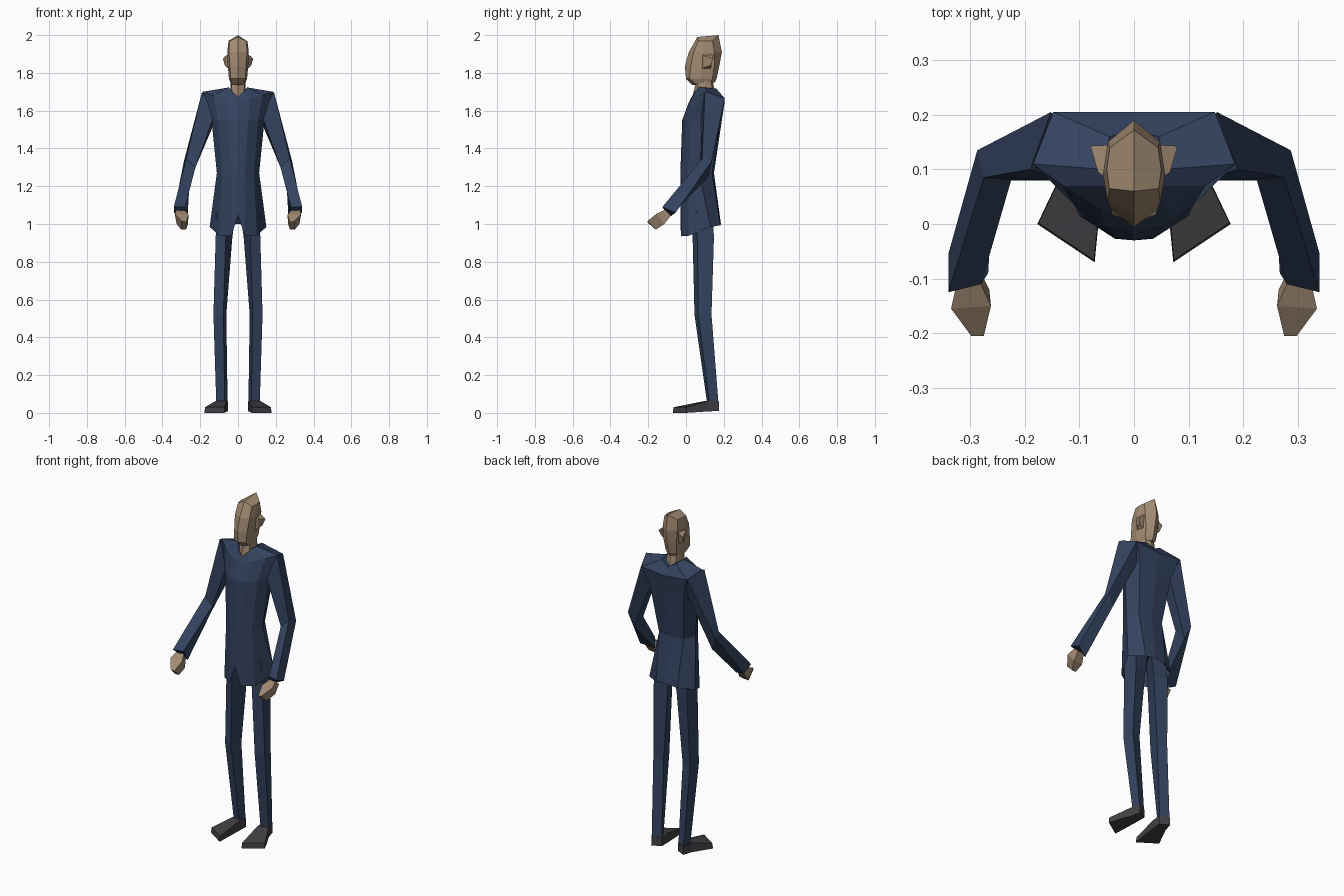
import bpy, bmesh


def material(name, rgb):
    m = bpy.data.materials.new(name)
    m.diffuse_color = (*rgb, 1)
    return m


navy = material("navy cloth", (.034, .056, .115))
skin = material("skin", (.36, .255, .17))
dark = material("dark shoe leather", (.056, .050, .055))


def loft(name, rings, mat, closed=True):
    """Loft rings on +x and mirror to -x. Open rings are half sections meeting at x = 0."""
    bm = bmesh.new()
    n = len(rings[0])
    for s in (1, -1):
        vs = [[bm.verts.new((s * x, y, z)) for x, y, z in r] for r in rings]
        for a, b in zip(vs, vs[1:]):
            for i in range(n if closed else n - 1):
                j = (i + 1) % n
                bm.faces.new((a[i], a[j], b[j], b[i]))
        bm.faces.new(vs[0])
        bm.faces.new(vs[-1])
    bmesh.ops.remove_doubles(bm, verts=bm.verts, dist=1e-5)
    bmesh.ops.recalc_face_normals(bm, faces=bm.faces)
    me = bpy.data.meshes.new(name)
    bm.to_mesh(me)
    bm.free()
    me.materials.append(mat)
    ob = bpy.data.objects.new(name, me)
    bpy.context.collection.objects.link(ob)
    return ob


def flat(z, *pts):
    return [(x, y, z) for x, y in pts]


# jacket body: recessed lining, hem, waist, chest, shoulders, collar
loft("jacket", [
    flat(1.06, (0, 0), (.03, .0), (.08, .03), (.115, .09), (.06, .14), (0, .145)),
    [(0, -.03, 1.05), (.035, -.027, .935), (.10, .015, .938), (.15, .13, .985),
     (.07, .182, .993), (0, .185, 1.0)],
    flat(1.27, (0, -.03), (.035, -.025), (.085, .01), (.112, .07), (.08, .138), (0, .148)),
    flat(1.55, (0, -.02), (.055, -.005), (.105, .03), (.14, .09), (.11, .18), (0, .19)),
    [(0, .015, 1.645), (.06, .028, 1.66), (.13, .07, 1.68), (.185, .11, 1.70),
     (.148, .205, 1.665), (0, .205, 1.65)],
    [(0, .035, 1.67), (.03, .045, 1.70), (.05, .07, 1.725), (.055, .10, 1.722),
     (.045, .16, 1.718), (0, .172, 1.69)],
], navy, closed=False)

# sleeves: shoulder, elbow, cuff
loft("sleeves", [
    [(.19, .10, 1.70), (.152, .205, 1.665), (.115, .16, 1.56), (.125, .08, 1.58)],
    [(.275, .085, 1.345), (.287, .135, 1.33), (.255, .12, 1.25), (.225, .08, 1.30)],
    [(.34, -.125, 1.09), (.34, -.055, 1.06), (.267, -.09, 1.035), (.28, -.11, 1.09)],
], navy)

# hands
loft("hands", [
    [(.325, -.11, 1.075), (.325, -.08, 1.045), (.285, -.08, 1.045), (.285, -.10, 1.075)],
    [(.335, -.155, 1.055), (.325, -.115, 1.0), (.265, -.12, 1.0), (.262, -.15, 1.05)],
    [(.298, -.205, 1.015), (.30, -.16, .97), (.275, -.16, .97), (.275, -.205, 1.01)],
], skin)

# trouser legs: hip, thigh, knee, ankle
loft("trouser_legs", [
    flat(1.07, (.06, .03), (.115, .055), (.105, .14), (.01, .13)),
    flat(.93, (.065, .035), (.118, .06), (.11, .148), (.03, .13)),
    flat(.52, (.078, .045), (.13, .065), (.12, .135), (.062, .12)),
    flat(.05, (.07, .112), (.115, .125), (.105, .172), (.055, .15)),
], navy)

# shoes: heel, ankle, toe
loft("shoes", [
    [(.105, .176, .01), (.105, .174, .06), (.053, .15, .06), (.053, .15, .01)],
    [(.12, .12, .008), (.12, .115, .062), (.058, .095, .062), (.056, .095, .008)],
    [(.177, 0, 0), (.175, .002, .03), (.073, -.066, .03), (.072, -.07, 0)],
], dark)

# neck
loft("neck", [
    flat(1.65, (0, .03), (.032, .055), (.042, .10), (.03, .15), (0, .16)),
    flat(1.77, (0, .055), (.034, .065), (.04, .10), (.03, .13), (0, .14)),
], skin, closed=False)

# head: under chin, jaw, nose, brow, ridged crown
loft("head", [
    [(0, .035, 1.735), (.032, .05, 1.74), (.04, .09, 1.75), (.03, .13, 1.75), (0, .152, 1.75)],
    flat(1.77, (0, .0), (.04, .018), (.048, .08), (.036, .14), (0, .162)),
    flat(1.835, (0, -.006), (.042, .025), (.054, .08), (.042, .15), (0, .176)),
    flat(1.91, (0, .015), (.048, .04), (.057, .09), (.048, .15), (0, .19)),
    [(0, .06, 1.99), (.045, .065, 1.968), (.05, .10, 1.97), (.044, .14, 1.97), (0, .172, 2.0)],
], skin, closed=False)

# ears
loft("ears", [
    [(.045, .08, 1.90), (.04, .145, 1.90), (.04, .13, 1.82), (.045, .08, 1.82)],
    [(.066, .095, 1.89), (.08, .143, 1.875), (.07, .13, 1.84), (.062, .10, 1.83)],
], skin)
